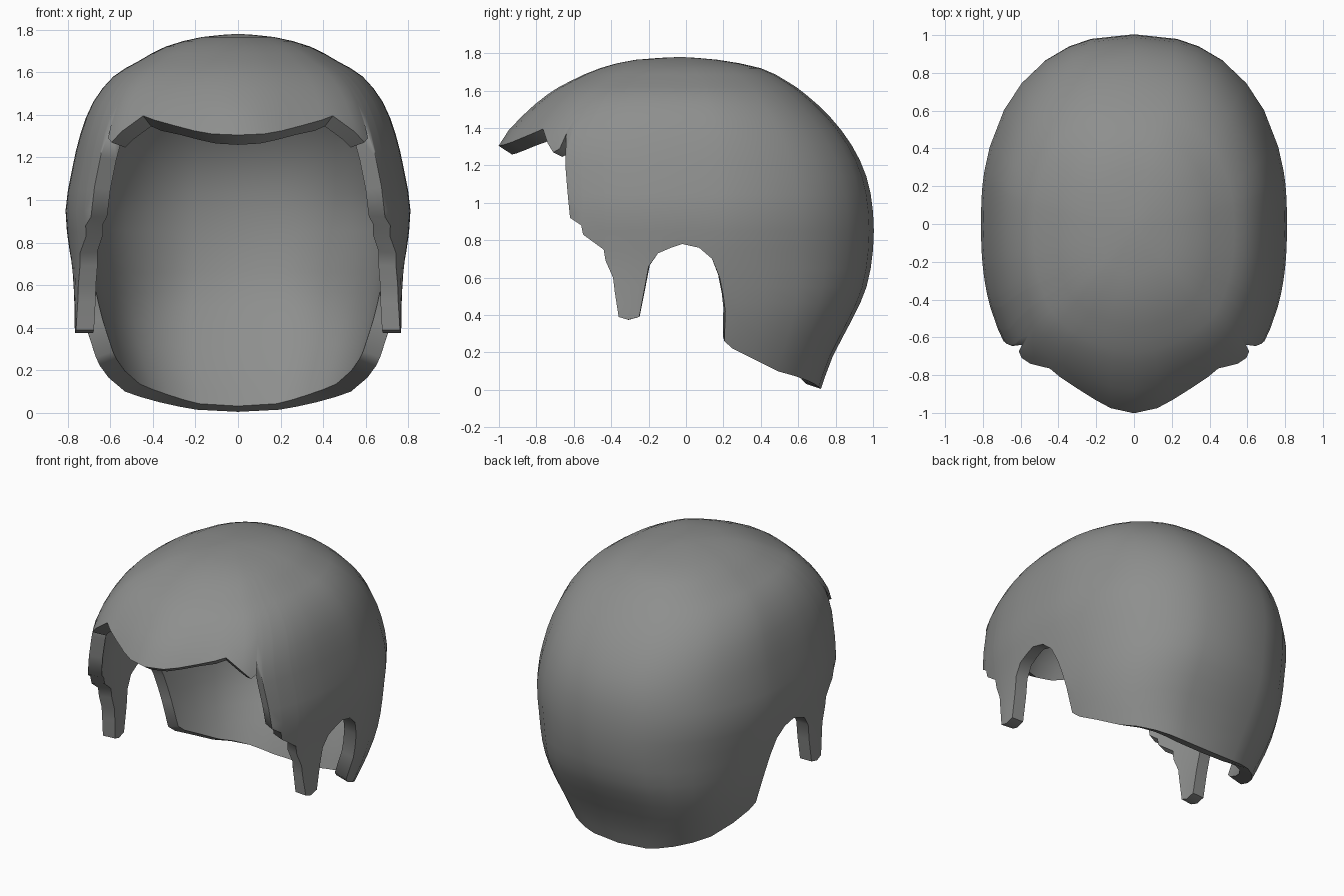
import bpy
import bmesh
from math import cos, sin, pi

if "Cube" in bpy.data.objects:
    bpy.data.objects.remove(bpy.data.objects["Cube"])

# Height levels: z, front y, back y, half width front, half width back, brow roundness
LEVELS = [
    (1.78, -.03, -.03, 0, 0, 2),
    (1.765, -.27, .17, .17, .17, 2),
    (1.72, -.46, .40, .34, .34, 2),
    (1.65, -.62, .54, .47, .47, 2),
    (1.58, -.74, .64, .585, .585, 1.95),
    (1.46, -.88, .77, .68, .68, 1.85),
    (1.31, -1, .885, .74, .74, 1.75),
    (1.14, -1.01, .965, .78, .78, 2.1),
    (.95, -1, 1, .81, .81, 2.4),
    (.75, -1, 1, .79, .79, 2.4),
    (.55, -1, .965, .785, .755, 2.4),
    (.38, -1, .89, .79, .715, 2.4),
    (.18, -1, .785, .77, .645, 2.4),
    (0, -1, .72, .7, .56, 2.4),
]

# Hairline from the brow, round the temple and ear, to the nape: (y, z)
HAIRLINE = [
    (-1, 1.305), (-.975, 1.31), (-.93, 1.325), (-.87, 1.35), (-.81, 1.375), (-.765, 1.395),
    (-.74, 1.32), (-.71, 1.27), (-.675, 1.29), (-.65, 1.37), (-.645, 1.2),
    (-.65, 1.06), (-.62, .92), (-.56, .88), (-.55, .83), (-.44, .75),
    (-.43, .69), (-.39, .6), (-.4, .52), (-.36, .39), (-.31, .375), (-.25, .39),
    (-.22, .55), (-.2, .66), (-.15, .73), (-.08, .76), (-.02, .78), (.07, .76),
    (.14, .7), (.18, .6), (.2, .5), (.21, .42), (.195, .26), (.25, .22),
    (.36, .165), (.49, .1), (.58, .075), (.65, .05), (.69, .03), (.71, .015), (.717, .005),
]
STEP = .5
SIDE_ROUNDNESS = 2.4


def ramp(value, low, high):
    t = max(0, min(1, (value - low) / (high - low)))
    return t * t * (3 - 2 * t)


def bisect(low, high, is_before):
    for _ in range(30):
        mid = (low + high) / 2
        if is_before(mid):
            low = mid
        else:
            high = mid
    return low


def level(u):
    """Smoothly interpolated level at fractional index u."""
    last = len(LEVELS) - 1
    i = min(int(u), last - 1)
    t = u - i
    a, b, c, d = (LEVELS[min(max(k, 0), last)] for k in range(i - 1, i + 3))
    return [q + .5 * t * (r - p + t * (2 * p - 5 * q + 4 * r - s + t * (3 * (q - r) + s - p)))
            for p, q, r, s in zip(a, b, c, d)]


def point(a, u):
    """Scalp point at angle a (0 front, pi back) and level u."""
    z, front, back, wide_front, wide_back, brow = level(u)
    centre = -.03 * ramp(z, 1.3, 1.7)
    width = wide_front + (wide_back - wide_front) * ramp(a, 1.25, 1.75)
    if a > pi / 2:
        nape = 2.7 - .4 * ramp(z, .2, .8)
        n, reach = SIDE_ROUNDNESS + (nape - SIDE_ROUNDNESS) * ramp(a, pi / 2, 2), back - centre
    else:
        n, reach = brow + (SIDE_ROUNDNESS - brow) * ramp(a, .3, .9), front - centre
    x = width * max(0, sin(a)) ** (2 / n)
    return (x if x > 1e-4 else 0, centre + reach * abs(cos(a)) ** (2 / n), z)


# Columns of points from the crown down to the hairline, on shared rows
bm = bmesh.new()
crown = bm.verts.new((0, LEVELS[0][1], LEVELS[0][0]))
columns = []
angle = -1
for k, (y, z) in enumerate(HAIRLINE):
    end = bisect(0, len(LEVELS) - 1, lambda u: level(u)[0] > z)
    angle = max(bisect(0, pi, lambda a: point(a, end)[1] < y), angle + .01)
    if k == 0:
        angle = 0
    if k == len(HAIRLINE) - 1:
        angle = pi
    rows = [STEP * j for j in range(1, int(end / STEP) + 1) if STEP * j < end - .15]
    columns.append([bm.verts.new(point(angle, u)) for u in rows + [end]])

# Skin neighbouring columns, fanning where one runs lower than the other
for pair in zip(columns, columns[1:]):
    short, long = sorted(pair, key=len)
    bm.faces.new((crown, short[0], long[0]))
    for j in range(len(short) - 1):
        bm.faces.new((short[j], short[j + 1], long[j + 1], long[j]))
    for j in range(len(short) - 1, len(long) - 1):
        bm.faces.new((short[-1], long[j + 1], long[j]))
bmesh.ops.recalc_face_normals(bm, faces=bm.faces)
if sum(f.normal.z * f.calc_area() for f in bm.faces) < 0:
    bmesh.ops.reverse_faces(bm, faces=bm.faces)
mesh = bpy.data.meshes.new("hair_cap")
bm.to_mesh(mesh)
bm.free()
hair = bpy.data.objects.new("hair_cap", mesh)
bpy.context.collection.objects.link(hair)

# Plain grey colour
grey = bpy.data.materials.new("grey_hair")
grey.use_nodes = True
grey.diffuse_color = (.27, .275, .27, 1)
grey.node_tree.nodes["Principled BSDF"].inputs["Base Color"].default_value = grey.diffuse_color
mesh.materials.append(grey)

# Mirror the half and give the shell its thickness
mirror = hair.modifiers.new("mirror", 'MIRROR')
mirror.use_clip = True
shell = hair.modifiers.new("thickness", 'SOLIDIFY')
shell.thickness = .085
shell.offset = -1
bpy.ops.object.select_all(action='DESELECT')
hair.select_set(True)
bpy.context.view_layer.objects.active = hair
for name in ("mirror", "thickness"):
    bpy.ops.object.modifier_apply(modifier=name)
bpy.ops.object.shade_smooth_by_angle(angle=.9)
